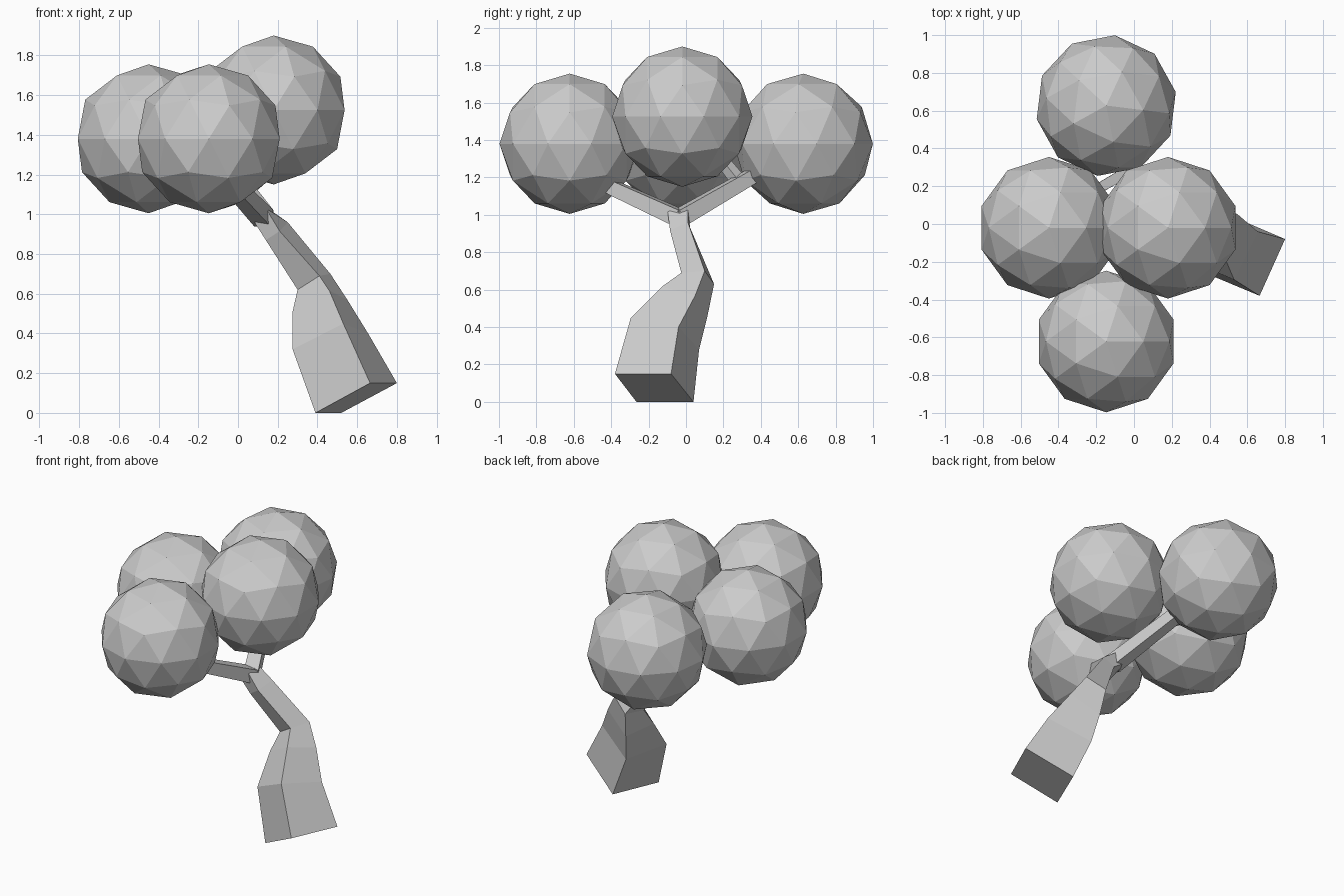
import bpy, bmesh, math
from mathutils import Vector

if "Cube" in bpy.data.objects:
    bpy.data.objects.remove(bpy.data.objects["Cube"])


def loft(name, rings):
    """Skin a list of four-cornered rings and cap both ends."""
    bm = bmesh.new()
    vs = [[bm.verts.new(p) for p in r] for r in rings]
    n = len(vs[0])
    for a, b in zip(vs, vs[1:]):
        for i in range(n):
            j = (i + 1) % n
            bm.faces.new((a[i], a[j], b[j], b[i]))
    bm.faces.new(vs[0])
    bm.faces.new(vs[-1])
    bmesh.ops.recalc_face_normals(bm, faces=bm.faces)
    me = bpy.data.meshes.new(name)
    bm.to_mesh(me)
    bm.free()
    ob = bpy.data.objects.new(name, me)
    bpy.context.collection.objects.link(ob)


def branch(name, points, widths):
    """Square tapered limb along a short path."""
    pts = [Vector(p) for p in points]
    d = (pts[-1] - pts[0]).normalized()
    side = d.cross(Vector((0, 0, 1))).normalized()
    up = side.cross(d)
    rings = [[p + (side * sx + up * sy) * w / 2
              for sx, sy in ((-1, -1), (1, -1), (1, 1), (-1, 1))]
             for p, w in zip(pts, widths)]
    loft(name, rings)


# leaning, bent trunk with a raised, tilted foot
loft("trunk", [
    [(.80, -.08, .15), (.665, -.38, .15), (.39, -.265, 0), (.52, .04, 0)],
    [(.655, -.04, .40), (.53, -.295, .45), (.275, -.185, .32), (.40, .07, .28)],
    [(.55, .05, .57), (.46, -.13, .615), (.275, -.05, .51), (.37, .115, .46)],
    [(.465, .10, .70), (.41, -.025, .69), (.30, .02, .62), (.35, .15, .63)],
    [(.25, .01, .96), (.21, -.085, .915), (.14, -.07, .87), (.18, .025, .91)],
    [(.15, .01, 1.03), (.14, -.10, 1.03), (.07, -.09, .98), (.08, .01, .98)],
])

# forking limbs
branch("front_branch", [(.13, -.03, .98), (-.02, -.38, 1.14), (-.07, -.5, 1.2)], [.09, .075, .06])
branch("back_branch", [(.13, -.04, .98), (-.03, .34, 1.20), (-.1, .5, 1.29)], [.09, .075, .06])
branch("twig", [(-.01, .29, 1.17), (-.22, .17, 1.32)], [.06, .05])

# faceted leaf balls
for name, loc, turn in (
    ("front_foliage", (-.147, -.622, 1.38), 0),
    ("back_foliage", (-.147, .627, 1.38), -7),
    ("left_foliage", (-.45, -.02, 1.38), 0),
    ("right_foliage", (.18, -.02, 1.525), 0),
):
    bpy.ops.mesh.primitive_ico_sphere_add(subdivisions=2, radius=.375, location=loc,
                                          rotation=(0, 0, math.radians(turn)))
    bpy.context.object.name = name
